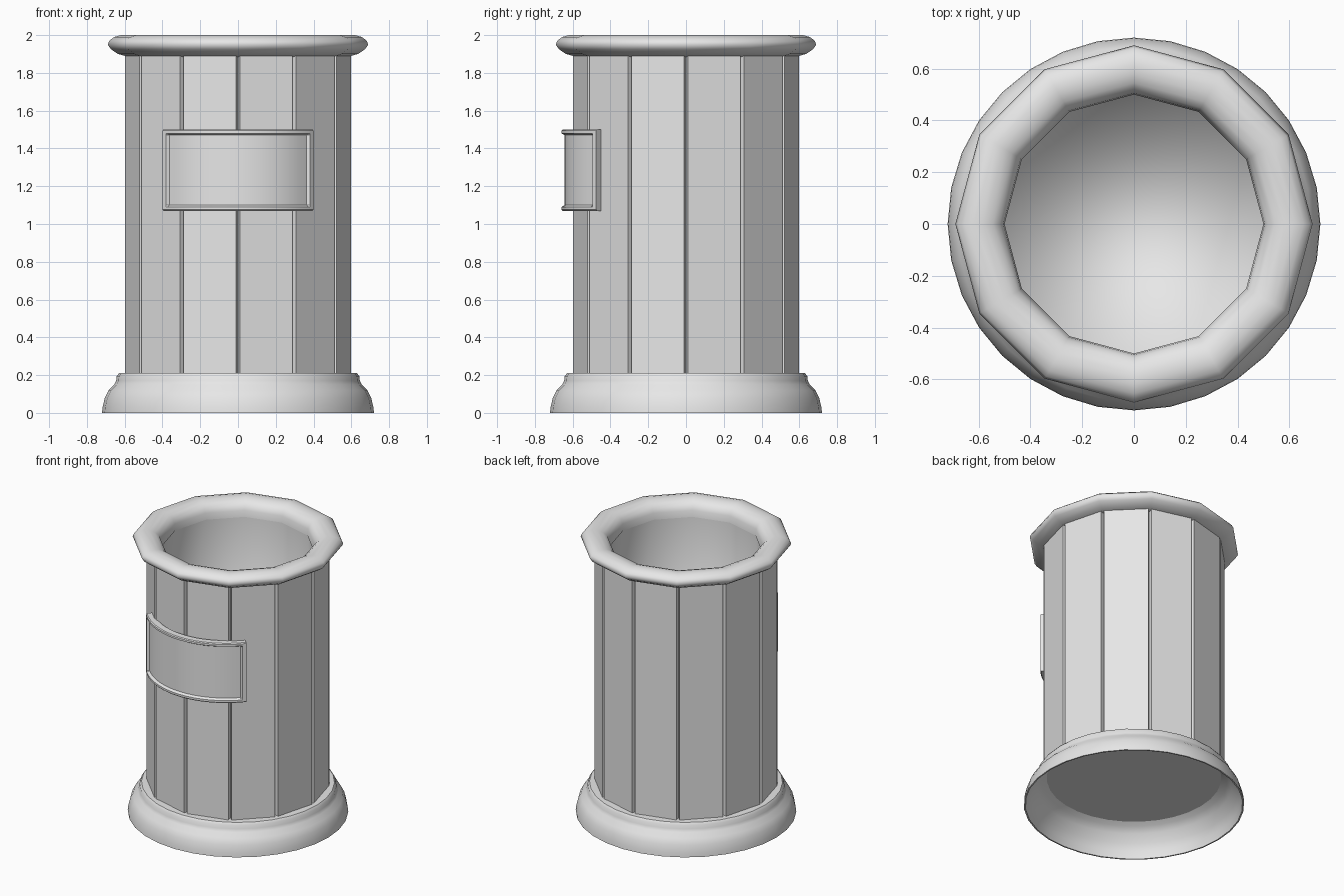
import bpy, bmesh
from math import sin, cos, radians, pi

cube = bpy.data.objects.get("Cube")
if cube:
    bpy.data.objects.remove(cube)

GREY = (0.8, 0.8, 0.8, 1)
grey = bpy.data.materials.new("plain grey")
grey.use_nodes = True
grey.diffuse_color = GREY
grey.node_tree.nodes["Principled BSDF"].inputs["Base Color"].default_value = GREY


def skin(name, rings, closed_round, closed_profile=False, cap_first=False, cap_last=False, angle=40):
    """Join rings of points (each ring the same length) into one surface."""
    bm = bmesh.new()
    grid = [[bm.verts.new(p) for p in ring] for ring in rings]
    n, m = len(grid[0]), len(grid)
    for j in range(m if closed_profile else m - 1):
        low, high = grid[j], grid[(j + 1) % m]
        for i in range(n if closed_round else n - 1):
            k = (i + 1) % n
            bm.faces.new((low[i], low[k], high[k], high[i]))
    if cap_first:
        bm.faces.new(grid[0][::-1])
    if cap_last:
        bm.faces.new(grid[-1])
    mesh = bpy.data.meshes.new(name)
    bm.to_mesh(mesh)
    bm.free()
    mesh.materials.append(grey)
    obj = bpy.data.objects.new(name, mesh)
    bpy.context.collection.objects.link(obj)
    bpy.ops.object.select_all(action="DESELECT")
    obj.select_set(True)
    bpy.context.view_layer.objects.active = obj
    bpy.ops.object.shade_smooth_by_angle(angle=radians(angle))
    return obj


def lathe(name, profile, sides, **options):
    """Spin (radius, height) points; run up the outside and down the inside."""
    rings = [[(r * cos(2 * pi * i / sides), r * sin(2 * pi * i / sides), z)
              for i in range(sides)] for r, z in profile]
    return skin(name, rings, True, **options)


# Flared round base, hollow underneath
lathe("base", [(0.72, 0), (0.717, 0.03), (0.705, 0.08), (0.685, 0.12), (0.655, 0.15),
               (0.645, 0.17), (0.642, 0.195), (0.63, 0.21), (0.56, 0.212), (0.57, 0.2),
               (0.61, 0.19), (0.64, 0.15), (0.68, 0.1), (0.7, 0.05), (0.71, 0)],
      32, closed_profile=True)

# Twelve-sided body with a narrow groove at every corner
SIDES, RADIUS = 12, 0.6
corners = [(RADIUS * cos(2 * pi * i / SIDES), RADIUS * sin(2 * pi * i / SIDES)) for i in range(SIDES)]
outline = []
for i, (x, y) in enumerate(corners):
    for step, t in ((-1, 0.035), (0, 0.06), (1, 0.035)):
        if step == 0:
            outline.append((x * (1 - t), y * (1 - t)))
        else:
            nx, ny = corners[(i + step) % SIDES]
            outline.append((x + (nx - x) * t, y + (ny - y) * t))
skin("body", [[(x, y, z) for x, y in outline] for z in (0.2, 1.93)], True, cap_first=True, angle=20)

# Rounded rim around the opening
lathe("rim", [(0.5, 1.885), (0.58, 1.885), (0.635, 1.9), (0.672, 1.925), (0.69, 1.95), (0.68, 1.972),
              (0.655, 1.99), (0.62, 2.0), (0.58, 1.997), (0.545, 1.985), (0.518, 1.962), (0.505, 1.93)],
      SIDES, closed_profile=True, angle=60)

# Inside wall and floor, shaded as one soft surface
lathe("liner", [(0.505, 1.93), (0.505, 0.22)], SIDES, cap_last=True, angle=180)

# Curved plaque on the front with a raised border
R, BACK, CENTRE_Y, HALF = 0.525, 0.475, -0.135, 49.6
BOTTOM, TOP, EDGE, DEPTH = 1.07, 1.5, 0.02, 0.018


def plaque_section(degrees, depth):
    inner = R - depth
    points = [(BACK, BOTTOM), (R - 0.006, BOTTOM), (R, BOTTOM + 0.006), (R, BOTTOM + EDGE),
              (inner, BOTTOM + EDGE + 0.01), (inner, TOP - EDGE - 0.01),
              (R, TOP - EDGE), (R, TOP - 0.006), (R - 0.006, TOP), (BACK, TOP)]
    a = radians(degrees)
    return [(r * sin(a), CENTRE_Y - r * cos(a), z) for r, z in points]


INSET, STEPS = HALF - 4, 16
stations = [(-HALF, 0), (-INSET - 1, 0)]
stations += [(-INSET + 2 * INSET * i / STEPS, DEPTH) for i in range(STEPS + 1)]
stations += [(INSET + 1, 0), (HALF, 0)]
plaque = skin("plaque", [plaque_section(a, d) for a, d in stations], True,
              cap_first=True, cap_last=True, angle=35)
bm = bmesh.new()
bm.from_mesh(plaque.data)
bmesh.ops.recalc_face_normals(bm, faces=bm.faces)
bm.to_mesh(plaque.data)
bm.free()
